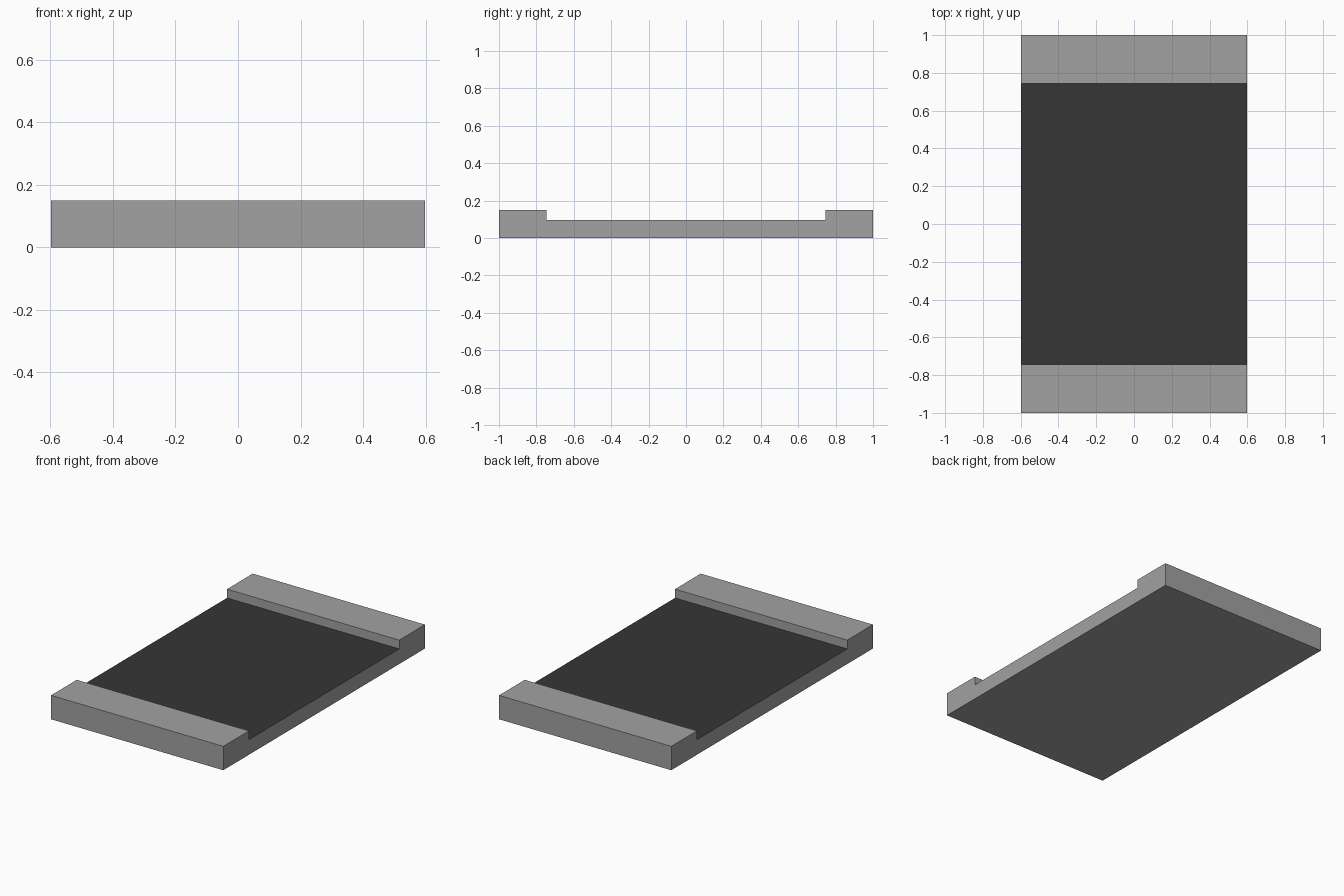
import bpy
import bmesh

if "Cube" in bpy.data.objects:
    bpy.data.objects.remove(bpy.data.objects["Cube"])

HALF_W, HALF_L = 0.598, 1.0
RAIL_Y, FLOOR_Z, TOP_Z = 0.745, 0.095, 0.15

# side profile (y, z) of the tray with a raised lip at each end
right_half = [(HALF_L, 0), (HALF_L, TOP_Z), (RAIL_Y, TOP_Z), (RAIL_Y, FLOOR_Z)]
profile = right_half + [(-y, z) for y, z in reversed(right_half)]

# extrude the profile across the width
bm = bmesh.new()
face = bm.faces.new([bm.verts.new((-HALF_W, y, z)) for y, z in profile])
extruded = bmesh.ops.extrude_face_region(bm, geom=[face])["geom"]
bmesh.ops.translate(bm, vec=(2 * HALF_W, 0, 0),
                    verts=[v for v in extruded if isinstance(v, bmesh.types.BMVert)])
bmesh.ops.recalc_face_normals(bm, faces=bm.faces)

# dark recessed floor between the lips
for f in bm.faces:
    if f.normal.z > 0.9 and abs(f.calc_center_median().z - FLOOR_Z) < 0.001:
        f.material_index = 1

mesh = bpy.data.meshes.new("tray")
bm.to_mesh(mesh)
bm.free()

grey = bpy.data.materials.new("grey_body")
grey.diffuse_color = (0.36, 0.36, 0.36, 1)
grey.use_nodes = True
grey.node_tree.nodes["Principled BSDF"].inputs["Base Color"].default_value = grey.diffuse_color
dark = bpy.data.materials.new("dark_floor")
dark.diffuse_color = (0.037, 0.037, 0.037, 1)
dark.use_nodes = True
dark.node_tree.nodes["Principled BSDF"].inputs["Base Color"].default_value = dark.diffuse_color
mesh.materials.append(grey)
mesh.materials.append(dark)

tray = bpy.data.objects.new("tray", mesh)
bpy.context.collection.objects.link(tray)
